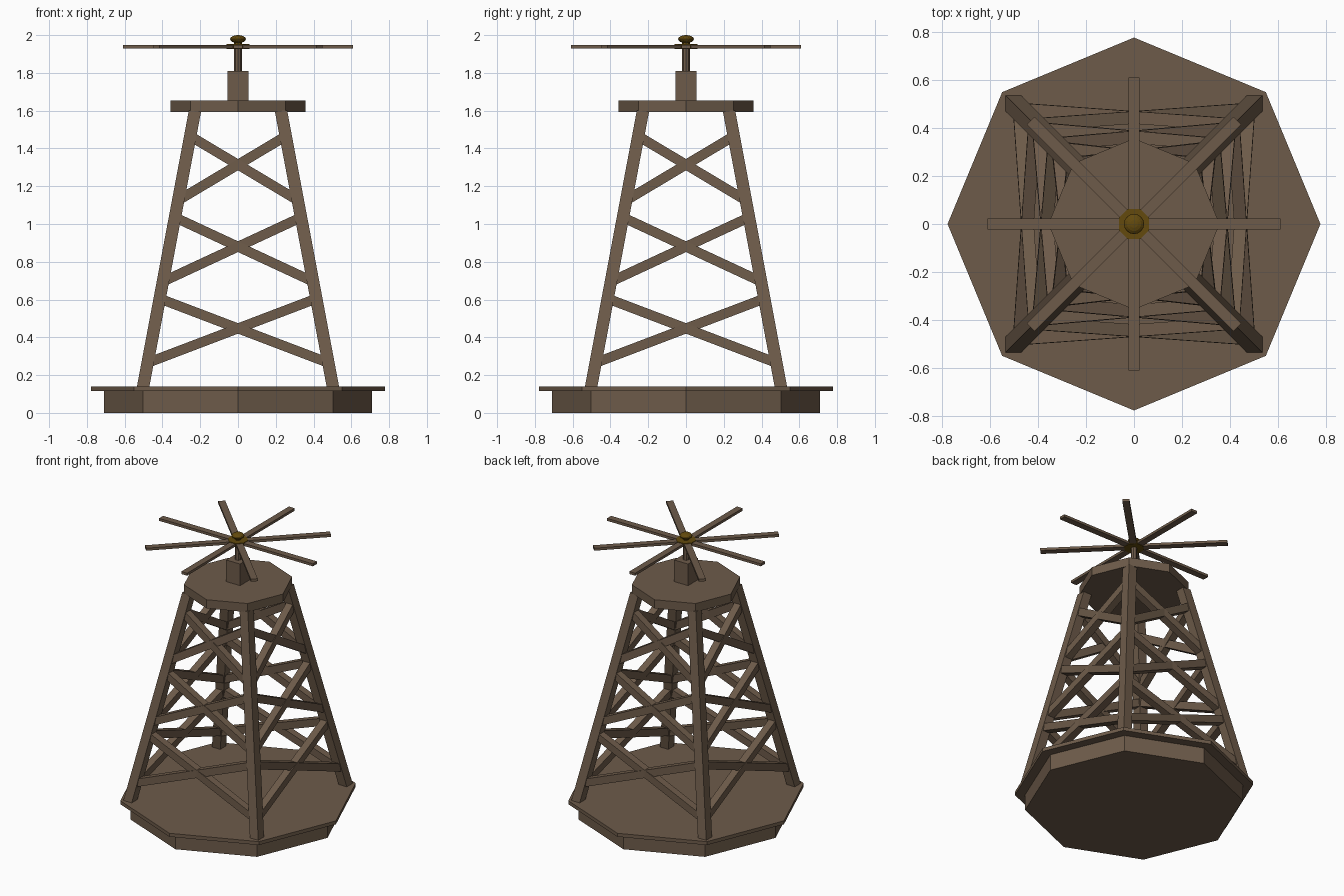
import bpy, bmesh, math
from mathutils import Vector, Matrix

cube = bpy.data.objects.get("Cube")
if cube:
    bpy.data.objects.remove(cube, do_unlink=True)


def material(name, colour):
    m = bpy.data.materials.new(name)
    m.use_nodes = True
    m.diffuse_color = (*colour, 1)
    m.node_tree.nodes["Principled BSDF"].inputs["Base Color"].default_value = (*colour, 1)
    return m


wood = material("weathered wood", (0.155, 0.105, 0.068))
brass = material("dark brass", (0.125, 0.068, 0.004))


def finish(name, bm, mat):
    bmesh.ops.recalc_face_normals(bm, faces=bm.faces)
    mesh = bpy.data.meshes.new(name)
    bm.to_mesh(mesh)
    bm.free()
    mesh.materials.append(mat)
    ob = bpy.data.objects.new(name, mesh)
    bpy.context.collection.objects.link(ob)
    return ob


def prism(name, radius, z0, z1, mat, sides=8):
    bm = bmesh.new()
    bmesh.ops.create_cone(bm, cap_ends=True, segments=sides, radius1=radius, radius2=radius,
                          depth=z1 - z0, matrix=Matrix.Translation((0, 0, (z0 + z1) / 2)))
    return finish(name, bm, mat)


def box(name, size, matrix, mat):
    bm = bmesh.new()
    bmesh.ops.create_cube(bm, size=1, matrix=matrix @ Matrix.Diagonal((*size, 1)))
    return finish(name, bm, mat)


# Octagonal base and upper deck
prism("base", 0.71, 0, 0.115, wood)
prism("base_deck", 0.777, 0.115, 0.14, wood)
prism("top_deck", 0.357, 1.593, 1.655, wood)

# Four sloping legs with level ends
FOOT, HEAD = 0.14, 1.6


def leg_offset(z):
    return 0.502 - 0.188 * (z - FOOT)


for sy, end in ((-1, "front"), (1, "back")):
    for sx, side in ((-1, "right"), (1, "left")):
        bm = bmesh.new()
        bmesh.ops.create_cube(bm, size=1)
        for v in bm.verts:
            z = FOOT if v.co.z < 0 else HEAD
            c = leg_offset(z)
            v.co = (sx * c + v.co.x * 0.066, sy * c + v.co.y * 0.066, z)
        finish(f"{end}_{side}_leg", bm, wood)

# Three tiers of crossed braces on each face
for i, face in enumerate(("front", "left", "back", "right")):
    turn = Matrix.Rotation(i * math.pi / 2, 4, "Z")
    for tier, low in enumerate((0.265, 0.695, 1.125)):
        high = low + 0.34
        a, b = leg_offset(low), leg_offset(high)
        for s, way in ((1, "rising"), (-1, "falling")):
            p, q = Vector((-s * a, -a, low)), Vector((s * b, -b, high))
            along = (q - p).normalized()
            up = along.cross(Vector((0, 1, 0))).normalized()
            out = up.cross(along)
            m = Matrix((along, out, up)).transposed().to_4x4()
            m.translation = (p + q) / 2
            box(f"{face}_{way}_brace_{tier + 1}", ((q - p).length, 0.052, 0.052), turn @ m, wood)

# Mast block and shaft
box("mast_block", (0.11, 0.11, 0.155), Matrix.Translation((0, 0, 1.7325)), wood)
prism("shaft", 0.02, 1.81, 1.94, wood)

# Eight flat rotor arms made of four crossing bars
for i in range(4):
    m = Matrix.Translation((0, 0, 1.939)) @ Matrix.Rotation(i * math.pi / 4, 4, "Z")
    box(f"rotor_bar_{i + 1}", (1.22, 0.046, 0.018), m, wood)

# Hub plate and flattened knob
hub = prism("hub", 0.067, 1.927, 1.952, brass)
hub.rotation_euler.z = math.pi / 8
prism("knob_neck", 0.02, 1.95, 1.97, brass)
bm = bmesh.new()
bmesh.ops.create_uvsphere(bm, u_segments=16, v_segments=8, radius=1,
                          matrix=Matrix.Translation((0, 0, 1.979)) @ Matrix.Diagonal((0.042, 0.042, 0.021, 1)))
finish("knob", bm, brass)
